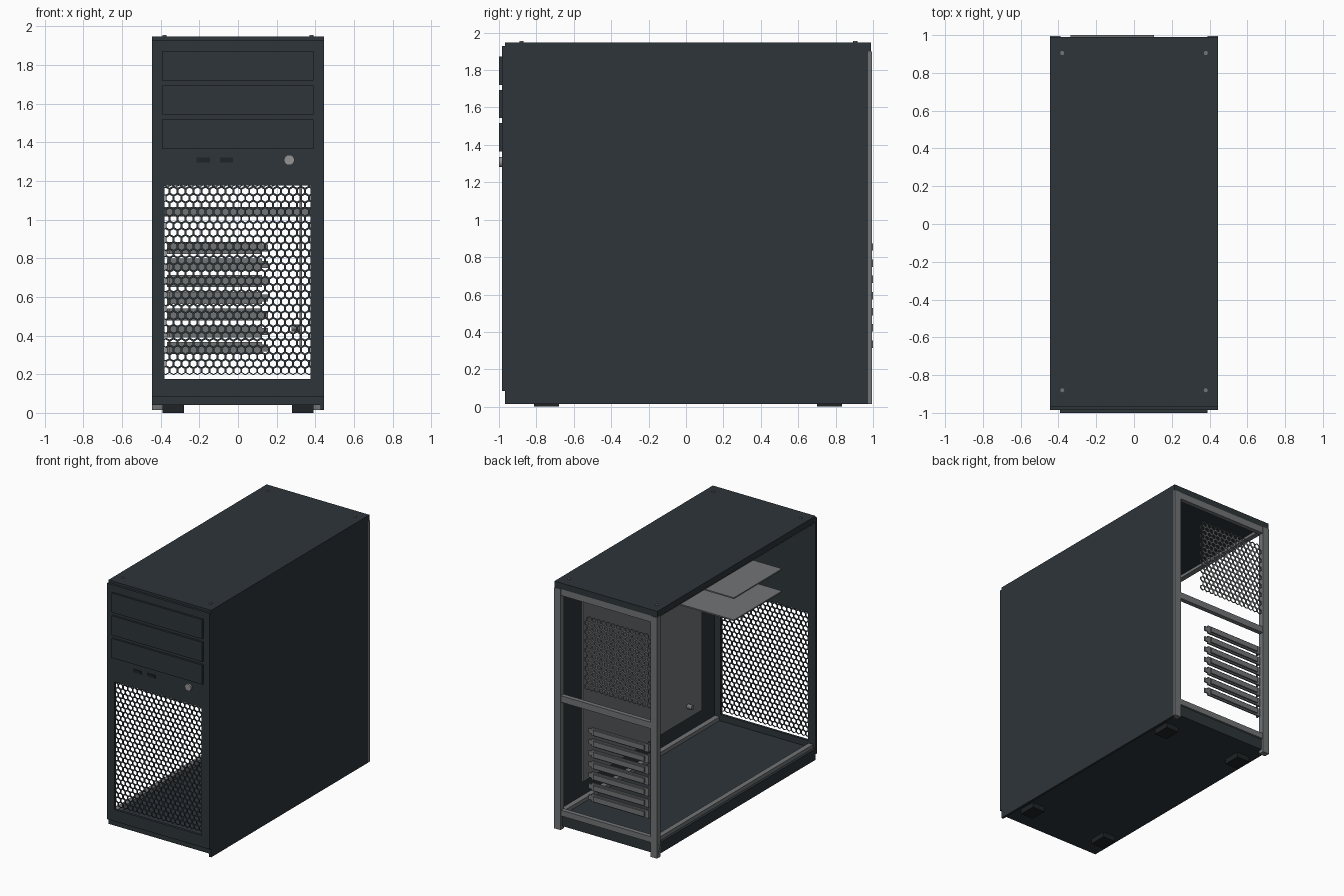
import bpy, bmesh, math
from mathutils import Matrix, Vector

if "Cube" in bpy.data.objects:
    bpy.data.objects.remove(bpy.data.objects["Cube"])


def material(name, rgb):
    m = bpy.data.materials.new(name)
    m.diffuse_color = (*rgb, 1)
    m.use_nodes = True
    m.node_tree.nodes["Principled BSDF"].inputs["Base Color"].default_value = m.diffuse_color
    return m


DARK = material("dark_slate_paint", (0.027, 0.035, 0.042))
GREY = material("steel_grey", (0.165, 0.175, 0.18))
LIGHT = material("light_button_grey", (0.30, 0.30, 0.30))
BLACK = material("black_rubber", (0.014, 0.017, 0.02))


def finish(name, bm, mat):
    bmesh.ops.recalc_face_normals(bm, faces=bm.faces)
    me = bpy.data.meshes.new(name)
    bm.to_mesh(me)
    bm.free()
    me.materials.append(mat)
    ob = bpy.data.objects.new(name, me)
    bpy.context.collection.objects.link(ob)
    return ob


def boxes(name, mat, *spans):
    """Each span is (x0, x1, y0, y1, z0, z1)."""
    bm = bmesh.new()
    for x0, x1, y0, y1, z0, z1 in spans:
        mx = Matrix.Translation(((x0 + x1) / 2, (y0 + y1) / 2, (z0 + z1) / 2))
        mx = mx @ Matrix.Diagonal((x1 - x0, y1 - y0, z1 - z0, 1))
        bmesh.ops.create_cube(bm, size=1, matrix=mx)
    return finish(name, bm, mat)


def disc(name, mat, centre, r, depth, axis, sides=20):
    bm = bmesh.new()
    rot = Vector((0, 0, 1)).rotation_difference(Vector(axis)).to_matrix().to_4x4()
    bmesh.ops.create_cone(bm, cap_ends=True, segments=sides, radius1=r, radius2=r,
                          depth=depth, matrix=Matrix.Translation(centre) @ rot)
    return finish(name, bm, mat)


def hex_mesh(name, mat, x0, x1, z0, z1, y, pitch=0.0412, hole=0.0315, thick=0.006):
    """Perforated sheet: a honeycomb of hexagon rings, given thickness."""
    bm = bmesh.new()
    row = pitch * math.sqrt(3) / 2
    R, r = pitch / math.sqrt(3), hole / math.sqrt(3)
    for j in range(round((z1 - z0) / row)):
        off = pitch / 2 * (j % 2)
        for i in range(round((x1 - x0) / pitch - 0.5 * (j % 2))):
            cx, cz = x0 + pitch / 2 + off + i * pitch, z0 + R + j * row
            ring = [[bm.verts.new((cx + q * math.sin(k * math.pi / 3), y,
                                   cz + q * math.cos(k * math.pi / 3)))
                     for k in range(6)] for q in (R, r)]
            for k in range(6):
                n = (k + 1) % 6
                bm.faces.new((ring[0][k], ring[0][n], ring[1][n], ring[1][k]))
    bmesh.ops.remove_doubles(bm, verts=bm.verts, dist=0.0005)
    ob = finish(name, bm, mat)
    mod = ob.modifiers.new("thickness", "SOLIDIFY")
    mod.thickness = thick
    mod.offset = 0
    return ob


# Outer shell: top, base and right side; the left side is open
boxes("top_panel", DARK, (-0.445, 0.445, -0.967, 0.99, 1.90, 1.948))
boxes("base_panel", DARK, (-0.445, 0.43, -0.967, 0.975, 0.04, 0.125))
boxes("right_side_panel", DARK, (0.428, 0.445, -0.967, 0.974, 0.015, 1.944))

# Front panel with a window for the mesh
F0, F1 = -0.985, -0.965
boxes("front_panel", DARK,
      (-0.445, 0.445, F0, F1, 1.175, 1.93),
      (-0.445, 0.445, F0, F1, 0.083, 0.175),
      (-0.445, -0.38, F0, F1, 0.175, 1.175),
      (0.375, 0.445, F0, F1, 0.175, 1.175))
hex_mesh("front_mesh", DARK, -0.395, 0.395, 0.195, 1.195, -0.975)

# Drive bay covers, ports and power button
for i in range(3):
    z = 1.365 + 0.1775 * i
    boxes(f"drive_bay_cover_{i + 1}", DARK, (-0.393, 0.39, -1.0, -0.98, z, z + 0.152))
for i, x in enumerate((-0.18, -0.06)):
    boxes(f"front_port_{i + 1}", BLACK, (x - 0.034, x + 0.034, -0.99, -0.98, 1.296, 1.32))
disc("power_button", LIGHT, (0.265, -0.988, 1.308), 0.027, 0.022, (0, 1, 0), 28)

# Feet and top screws
for sx in (-1, 1):
    for tag, fy, ty in (("front", -0.745, -0.88), ("rear", 0.768, 0.905)):
        side = "left" if sx < 0 else "right"
        boxes(f"{tag}_{side}_foot", BLACK,
              (sx * 0.335 - 0.055, sx * 0.335 + 0.055, fy - 0.067, fy + 0.067, 0, 0.042))
        disc(f"{tag}_{side}_top_screw", GREY, (sx * 0.38, ty, 1.95), 0.011, 0.01, (0, 0, 1), 12)

# Rear frame: posts and cross bars
boxes("rear_posts", GREY,
      (-0.445, -0.39, 0.95, 0.994, 0.015, 1.90),
      (0.39, 0.427, 0.95, 0.994, 0.015, 1.90),
      (0.427, 0.445, 0.974, 0.994, 0.015, 1.90))
boxes("rear_cross_bars", GREY,
      *[(-0.39, 0.39, 0.955, 0.99, z0, z1)
        for z0, z1 in ((0.125, 0.17), (1.015, 1.065), (1.85, 1.90))])

# Long rails along the top and bottom edges
boxes("long_rails", GREY,
      *[(min(s * 0.385, s * 0.425), max(s * 0.385, s * 0.425), -0.965, 0.955, z0, z1)
        for s in (-1, 1) for z0, z1 in ((0.125, 0.155), (1.878, 1.90))])

# Rear vent mesh
hex_mesh("rear_vent_mesh", GREY, -0.385, 0.175, 1.165, 1.735, 0.98, hole=0.030)

# Expansion slot covers: bar, raised ridge, narrow end tongue and fixing tab
for i in range(7):
    z = 0.335 + 0.0865 * i
    boxes(f"slot_cover_{i + 1}", GREY,
          (-0.355, 0.125, 0.975, 0.987, z - 0.031, z + 0.031),
          (-0.335, 0.105, 0.985, 1.0, z - 0.02, z + 0.02),
          (0.12, 0.155, 0.975, 0.985, z - 0.018, z + 0.018),
          (-0.367, -0.355, 0.955, 0.987, z - 0.031, z + 0.031))

# Inner tray with one standoff, and the drive shelves
boxes("board_tray", GREY, (0.318, 0.332, -0.65, 0.82, 0.345, 1.765))
disc("tray_standoff", GREY, (0.30, -0.48, 0.44), 0.018, 0.045, (1, 0, 0), 16)
for i, z in enumerate((1.462, 1.636)):
    boxes(f"drive_shelf_{i + 1}", GREY, (-0.38, 0.38, -0.645, -0.05, z - 0.005, z + 0.005))
